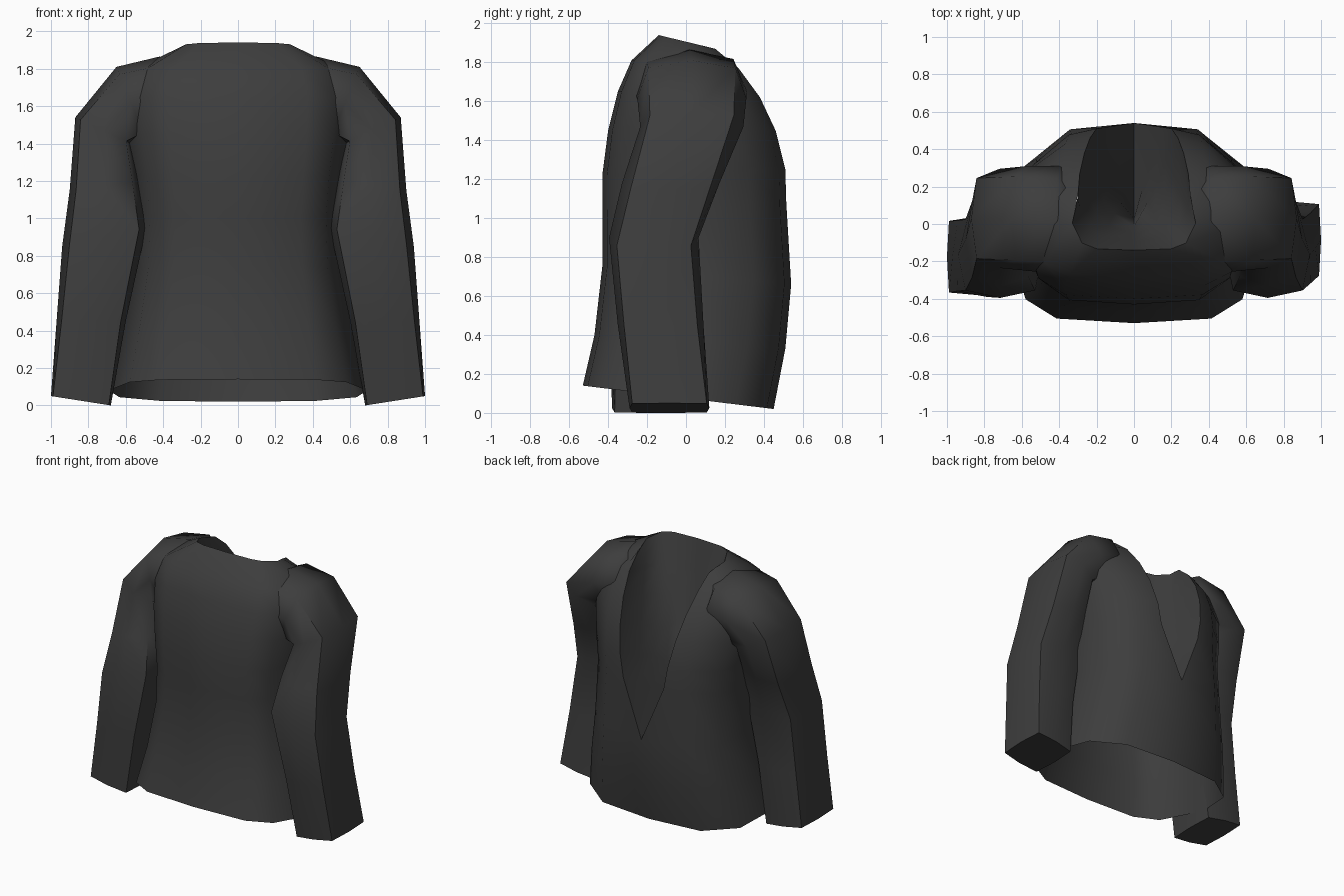
import bpy, bmesh, math
from mathutils import Vector

if "Cube" in bpy.data.objects:
    bpy.data.objects.remove(bpy.data.objects["Cube"])

cloth = bpy.data.materials.new("charcoal_cloth")
cloth.diffuse_color = (0.047, 0.047, 0.047, 1)
cloth.use_nodes = True
cloth.node_tree.nodes["Principled BSDF"].inputs["Base Color"].default_value = cloth.diffuse_color


def loft(name, rows, closed=False, cap=False, angle=60):
    """Skin a list of point rows into one smooth shaded object."""
    bm = bmesh.new()
    grid = [[bm.verts.new(p) for p in row] for row in rows]
    n = len(rows[0])
    for a, b in zip(grid, grid[1:]):
        for i in range(n if closed else n - 1):
            j = (i + 1) % n
            bm.faces.new((a[i], a[j], b[j], b[i]))
    if cap:
        bm.faces.new(grid[0])
        bm.faces.new(grid[-1])
    bmesh.ops.remove_doubles(bm, verts=bm.verts, dist=0.0005)
    bmesh.ops.recalc_face_normals(bm, faces=bm.faces)
    me = bpy.data.meshes.new(name)
    bm.to_mesh(me)
    bm.free()
    me.materials.append(cloth)
    ob = bpy.data.objects.new(name, me)
    bpy.context.collection.objects.link(ob)
    bpy.ops.object.select_all(action='DESELECT')
    bpy.context.view_layer.objects.active = ob
    ob.select_set(True)
    bpy.ops.object.shade_smooth_by_angle(angle=math.radians(angle))
    return ob


# Torso rings: z and y at the +y side, z and y at the -y side,
# half width, half width of the V opening
torso = [
    (0.02, 0.45, 0.14, -0.53, 0.69, 0),
    (0.33, 0.51, 0.40, -0.47, 0.63, 0),
    (0.66, 0.54, 0.75, -0.43, 0.57, 0),
    (1.08, 0.515, 1.00, -0.43, 0.56, 0.17),
    (1.25, 0.51, 1.22, -0.43, 0.58, 0.20),
    (1.45, 0.46, 1.45, -0.40, 0.61, 0.235),
    (1.62, 0.38, 1.65, -0.35, 0.62, 0.265),
    (1.77, 0.27, 1.81, -0.28, 0.57, 0.29),
    (1.87, 0.15, 1.94, -0.14, 0.33, 0.30),
]
outline = [(0, 1), (0.6, 0.93), (0.92, 0.6), (1, 0),
           (0.84, -0.74), (0.6, -0.95), (0, -1)]


def torso_ring(zb, yb, zf, yf, w, v):
    half = []
    for k, (ux, uy) in enumerate(outline):
        y = (yb + yf) / 2 + uy * (yb - yf) / 2
        t = (y - yf) / (yb - yf)
        x = v if k == 0 else ux * w
        if k in (1, 2):
            x = max(x, v + 0.005 * k)
        half.append((x, y, zf + (zb - zf) * t))
    return half + [(-x, y, z) for x, y, z in reversed(half[:-1])]


rings = [torso_ring(*r) for r in torso]
loft("torso", rings)

# Lining seen through the neck and V opening: a bowl between the V edges
low_centre = Vector((0, 0.07, 0.8))
neck = [Vector(rings[-1][k]) for k in (0, 3, 4, 5, 6)]
upper = rings[3:]
lining = [[(0, 0.54, 0.66)] * 9]
for i, ring in enumerate(upper):
    t = i / (len(upper) - 1)
    edge = Vector(ring[0])
    first = Vector(upper[0][0])
    half = [edge]
    for k in range(1, 5):
        half.append(first.lerp(low_centre, k / 4).lerp(neck[k], t))
    lining.append(half + [(-p.x, p.y, p.z) for p in reversed(half[:-1])])
loft("lining", lining, angle=80)

# Sleeve rings: inner x, z, outer x, z, centre y, half depth,
# corner roundness, sideways swing between the two arms
sleeve = [
    (0.68, 0.00, 1.00, 0.05, -0.13, 0.205, 0.2, 0.045),
    (0.60, 0.45, 0.97, 0.45, -0.15, 0.22, 0.45, 0.02),
    (0.49, 0.95, 0.94, 0.85, -0.165, 0.23, 0.55, 0),
    (0.53, 1.20, 0.90, 1.15, -0.08, 0.25, 0.6, 0),
    (0.57, 1.40, 0.87, 1.54, 0.03, 0.265, 0.6, 0),
    (0.49, 1.42, 0.65, 1.81, 0.03, 0.28, 0.65, 0),
    (0.35, 1.45, 0.42, 1.865, 0.02, 0.29, 0.75, 0),
    (0.32, 1.50, 0.33, 1.84, 0.00, 0.20, 0.75, 0),
]


def sleeve_ring(side, xi, zi, xo, zo, yc, ry, power, swing):
    pts = []
    for k in range(8):
        a = math.tau * k / 8
        c, s = [math.copysign(abs(q) ** power, q) if abs(q) > 1e-6 else 0
                for q in (math.cos(a), math.sin(a))]
        pts.append((side * ((xi + xo) / 2 + c * (xo - xi) / 2),
                    yc + side * swing + s * ry,
                    (zi + zo) / 2 + c * (zo - zi) / 2))
    return pts


for side, label in ((1, "right"), (-1, "left")):
    loft("sleeve_" + label, [sleeve_ring(side, *r) for r in sleeve],
         closed=True, cap=True)
